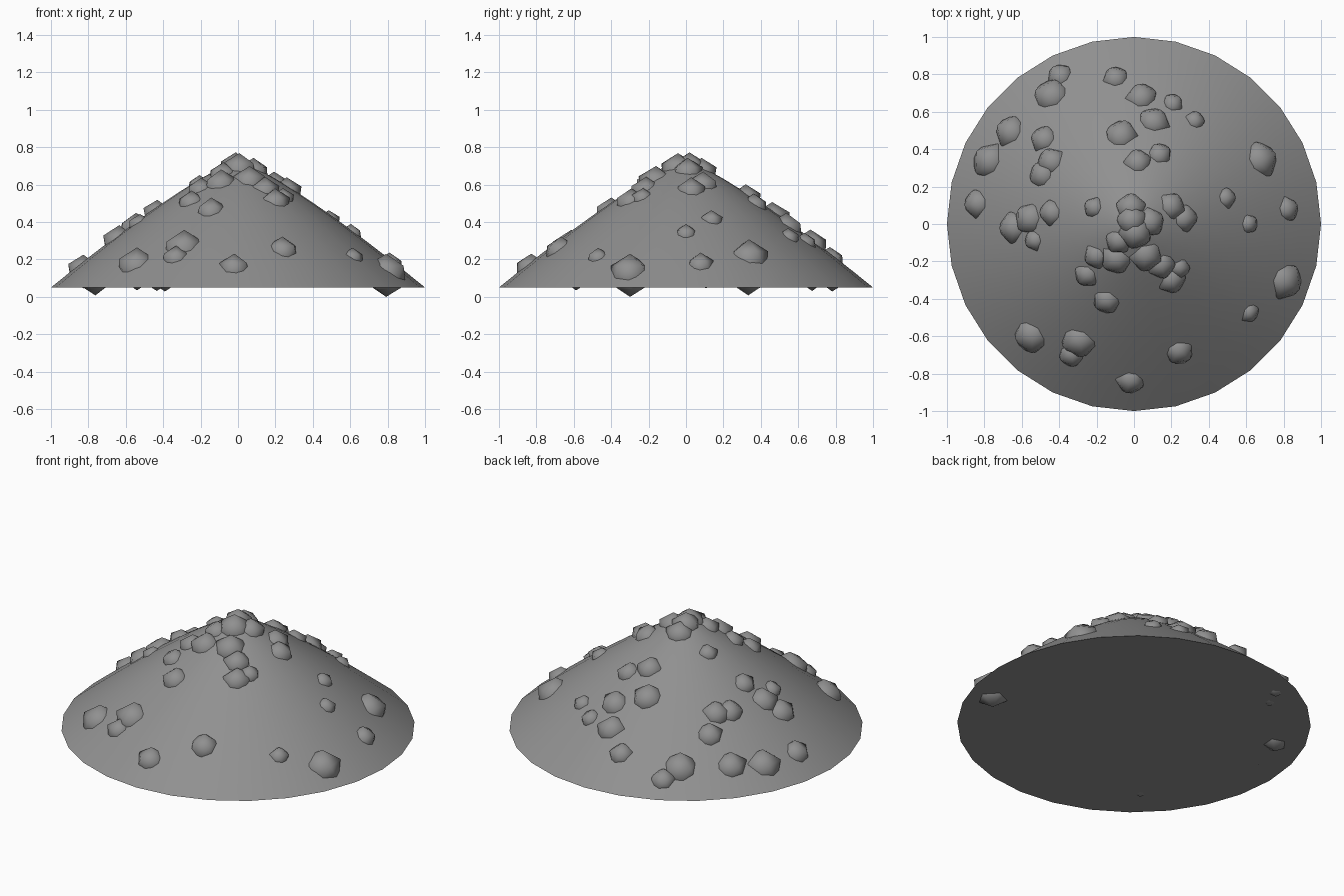
import bpy, bmesh, math, random
from mathutils import Matrix, Vector

default_cube = bpy.data.objects.get("Cube")
if default_cube:
    bpy.data.objects.remove(default_cube, do_unlink=True)
random.seed(4)

BASE, RISE, POWER, SIDES, RINGS = 0.05, 0.68, 1.2, 28, 10


def make_material(name, value):
    material = bpy.data.materials.new(name)
    material.use_nodes = True
    colour = (value, value, value, 1)
    material.diffuse_color = colour
    shader = material.node_tree.nodes["Principled BSDF"]
    shader.inputs["Base Color"].default_value = colour
    shader.inputs["Roughness"].default_value = 0.9
    return material


def add_object(name, bm, material):
    mesh = bpy.data.meshes.new(name)
    bm.to_mesh(mesh)
    bm.free()
    mesh.materials.append(material)
    obj = bpy.data.objects.new(name, mesh)
    bpy.context.collection.objects.link(obj)
    return obj


def mound_height(radius):
    return BASE + RISE * (1 - radius ** POWER)


def mound_normal(x, y):
    radius = max(math.hypot(x, y), 0.01)
    slope = RISE * POWER * radius ** (POWER - 1)
    return Vector((slope * x / radius, slope * y / radius, 1)).normalized()


gravel_grey = make_material("gravel grey", 0.28)

# Mound: curved profile turned around the vertical axis, with a flat underside
bm = bmesh.new()
apex = bm.verts.new((0, 0, mound_height(0)))
inner = None
for ring in range(1, RINGS + 1):
    radius = ring / RINGS
    angles = [math.tau * side / SIDES for side in range(SIDES)]
    outer = [bm.verts.new((radius * math.sin(a), radius * math.cos(a), mound_height(radius)))
             for a in angles]
    for side in range(SIDES):
        after = (side + 1) % SIDES
        if inner:
            bm.faces.new((inner[side], inner[after], outer[after], outer[side]))
        else:
            bm.faces.new((apex, outer[after], outer[side]))
    inner = outer
underside = bm.faces.new(inner)
bmesh.ops.recalc_face_normals(bm, faces=bm.faces[:])
for face in bm.faces:
    face.smooth = face is not underside
for edge in underside.edges:
    edge.smooth = False
add_object("mound", bm, gravel_grey)

# Stones: half-sunk low-poly lumps, grouped by radius
stones = {
    0.115: [(-.45, .7), (-.79, .345), (.69, .35), (.82, -.31), (-.3, -.64), (-.56, -.61)],
    0.1: [(.11, .56), (-.07, .485), (-.67, .5), (-.1, -.2), (.01, -.06), (.07, -.18),
          (.04, .69), (-.57, .03), (-.66, -.02)],
    0.09: [(.02, .34), (-.45, .34), (-.5, .27), (-.85, .11), (.245, -.69), (-.02, -.85),
           (-.15, -.42), (.21, .1), (.28, .03), (-.02, .1), (-.02, .03), (.1, .01),
           (.155, -.23), (.21, -.31), (-.49, .46)],
    0.08: [(-.4, .8), (-.1, .79), (.14, .38), (.83, .08), (-.34, -.71), (-.26, -.28),
           (-.21, -.18), (-.09, -.1), (-.45, .06)],
    0.065: [(.21, .65), (.33, .56), (-.54, -.09), (-.22, .09), (.5, .14), (.62, 0),
            (.625, -.48), (.25, -.24)],
}
for size, places in stones.items():
    for x, y in places:
        bm = bmesh.new()
        spin = Matrix.Rotation(random.uniform(0, math.tau), 4, "Z")
        stretch = Matrix.Diagonal((random.uniform(0.93, 1.07), 1, 1, 1))
        bmesh.ops.create_icosphere(bm, subdivisions=1, radius=size, matrix=spin @ stretch)
        for face in bm.faces:
            face.smooth = True
        stone = add_object("stone", bm, gravel_grey)
        surface = Vector((x, y, mound_height(math.hypot(x, y))))
        stone.location = surface - mound_normal(x, y) * size * 0.42
        stone.location.z = max(stone.location.z, size)
